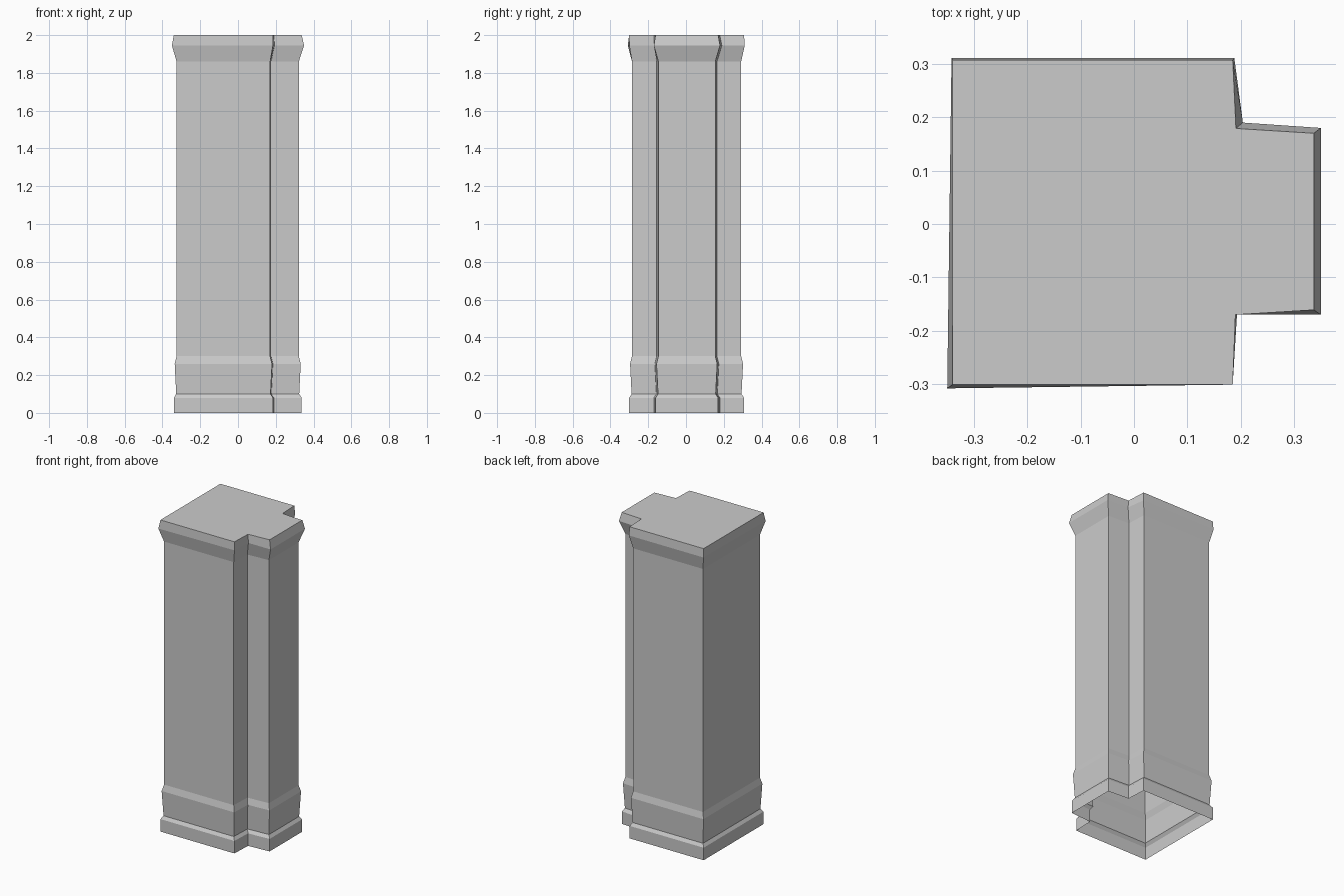
import bpy
import bmesh

cube = bpy.data.objects.get("Cube")
if cube:
    bpy.data.objects.remove(cube, do_unlink=True)

stone = bpy.data.materials.new("grey stone")
stone.use_nodes = True
GREY = (0.6, 0.6, 0.6, 1)
stone.diffuse_color = GREY
stone.node_tree.nodes["Principled BSDF"].inputs["Base Color"].default_value = GREY

# Shaft outline, counter-clockwise: square body with a pilaster on +x
SHAFT = [(-0.325, -0.286), (0.170, -0.286), (0.175, -0.155), (0.322, -0.146),
         (0.322, 0.155), (0.176, 0.164), (0.170, 0.292), (-0.325, 0.292)]
# Slightly irregular lip under the flat cap
LIP = [(-0.35, -0.308), (0.185, -0.30), (0.193, -0.17), (0.35, -0.17),
       (0.35, 0.18), (0.204, 0.19), (0.188, 0.311), (-0.342, 0.311)]


def flare(amount):
    """Push every wall of the shaft outline outwards."""
    return [(x + (amount if x > 0 else -amount), y + (amount if y > 0 else -amount))
            for x, y in SHAFT]


# Base plinth, base moulding, shaft and capital, from the ground up
levels = [(0, flare(0.015)), (0.08, flare(0.015)), (0.10, flare(0.002)),
          (0.26, flare(0.010)), (0.30, flare(0)), (1.86, flare(0)),
          (1.945, LIP), (2.0, flare(0.015))]

bm = bmesh.new()
rings = [[bm.verts.new((x, y, z)) for x, y in outline] for z, outline in levels]
for low, high in zip(rings, rings[1:]):
    for i in range(len(low)):
        j = (i + 1) % len(low)
        bm.faces.new((low[i], low[j], high[j], high[i]))
# Flat cap; the underside stays open
bm.faces.new(rings[-1])

mesh = bpy.data.meshes.new("pillar")
bm.to_mesh(mesh)
bm.free()
mesh.materials.append(stone)
bpy.context.collection.objects.link(bpy.data.objects.new("pillar", mesh))
